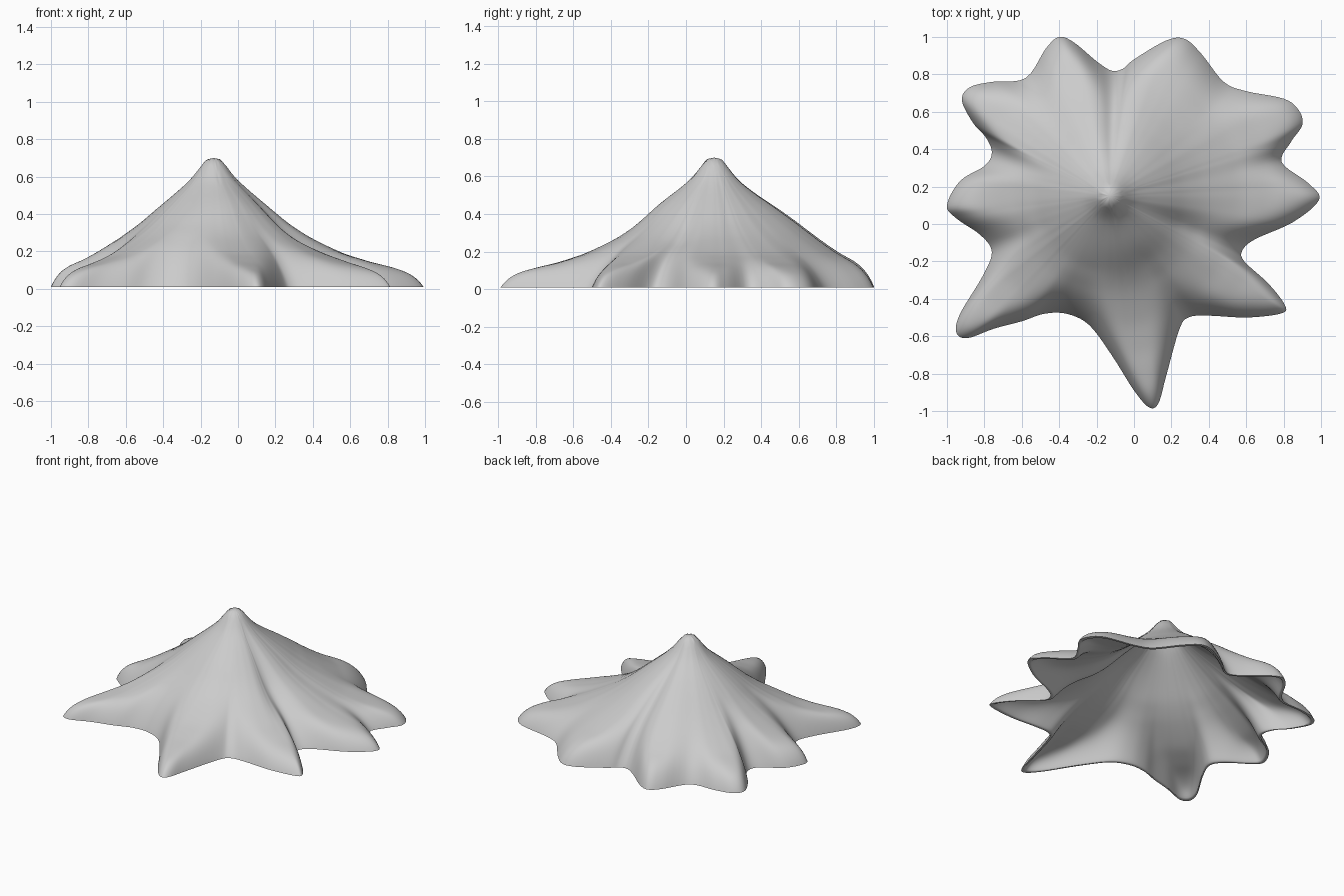
import bpy, bmesh, math
from mathutils import Vector

cube = bpy.data.objects.get("Cube")
if cube:
    bpy.data.objects.remove(cube, do_unlink=True)

PEAK = Vector((-0.13, 0.15))
STEPS = 5          # outline samples per control point
RINGS = 44
THICK = 0.018
FLOOR = 0.01

# Ground outline with its arms, counterclockwise, in hundredths
OUTLINE = [(99, 13), (93, 22), (79, 33), (84, 44), (90, 53), (88, 61), (80, 67),
           (60, 71), (48, 76), (36, 91), (27, 99), (17, 98), (0, 88), (-6, 83),
           (-12, 82), (-20, 87), (-32, 97), (-40, 100), (-47, 94), (-58, 78),
           (-76, 76), (-88, 73), (-92, 66), (-86, 54), (-79, 46), (-76, 38),
           (-80, 31), (-93, 23), (-100, 10), (-95, 3), (-82, -6), (-76, -15),
           (-81, -28), (-93, -48), (-95, -58), (-89, -61), (-75, -56), (-60, -52),
           (-48, -48), (-36, -48), (-24, -54), (-12, -70), (0, -89), (8, -98),
           (13, -96), (17, -82), (24, -57), (29, -50), (40, -49), (60, -50),
           (78, -48), (81, -44), (72, -32), (59, -20), (58, -14), (65, -8), (85, 1)]

# Height along a ridge at growing distance from the peak
RIDGE = [(0, .7), (.04, .692), (.08, .64), (.12, .585), (.2, .515), (.3, .43), (.4, .345),
         (.5, .28), (.6, .23), (.7, .185), (.85, .14), (1, .11), (1.25, .08)]

# Swells and grooves: direction, spread in degrees, distance, reach, height
FOLDS = [(90, 50, .42, .18, .05), (180, 35, .72, .2, -.03), (-70, 35, .3, .12, .02),
         (-22, 9, .45, .2, -.04), (88, 8, .42, .2, -.04)]


def catmull(a, b, c, d, t):
    return 0.5 * (2 * b + (c - a) * t + (2 * a - 5 * b + 4 * c - d) * t * t
                  + (3 * b - a - 3 * c + d) * t ** 3)


def ridge_height(r):
    for (r0, z0), (r1, z1) in zip(RIDGE, RIDGE[1:]):
        if r <= r1:
            return z0 + (z1 - z0) * (r - r0) / (r1 - r0)
    return RIDGE[-1][1]


def fold_height(angle, r):
    total = 0
    for direction, spread, distance, reach, rise in FOLDS:
        turn = (angle - direction + 180) % 360 - 180
        total += rise * math.exp(-(turn / spread) ** 2 - ((r - distance) / reach) ** 2)
    return total


# Smooth closed outline
pts = [Vector(p) / 100 for p in OUTLINE]
n = len(pts)
rim = [catmull(pts[i - 1], pts[i], pts[(i + 1) % n], pts[(i + 2) % n], s / STEPS)
       for i in range(n) for s in range(STEPS)]
count = len(rim)
radius = [(p - PEAK).length for p in rim]
angles = [math.degrees(math.atan2(p.y - PEAK.y, p.x - PEAK.x)) for p in rim]

# Arm weight: one at arm tips, zero in the notches between them
window = 4 * STEPS
weight = []
for i in range(count):
    near = [radius[(i + k) % count] for k in range(-window, window + 1)]
    weight.append((radius[i] - min(near)) / (max(near) - min(near) + 0.001))
for _ in range(6):
    weight = [(weight[i - 1] + weight[i] + weight[(i + 1) % count]) / 3 for i in range(count)]


def height(i, t):
    r = radius[i] * t
    top = ridge_height(r) + fold_height(angles[i], r)
    falloff = 7.5 + 13 * weight[i]
    return FLOOR + (top - FLOOR) * (1 - t ** falloff)


# Thin draped shell: outer skin from peak to rim, then inner skin back up
bm = bmesh.new()
loops = []
levels = [1 - (1 - j / RINGS) ** 1.4 for j in range(1, RINGS + 1)]
for t in levels:
    loops.append([bm.verts.new((*PEAK.lerp(rim[i], t), height(i, t))) for i in range(count)])
for t in reversed(levels):
    loops.append([bm.verts.new((*PEAK.lerp(rim[i], t * 0.983),
                                max(FLOOR, height(i, t) - THICK))) for i in range(count)])
for lower, upper in zip(loops, loops[1:]):
    for i in range(count):
        k = (i + 1) % count
        bm.faces.new((lower[i], upper[i], upper[k], lower[k]))
peak_out = bm.verts.new((*PEAK, RIDGE[0][1]))
peak_in = bm.verts.new((*PEAK, RIDGE[0][1] - THICK))
for i in range(count):
    k = (i + 1) % count
    bm.faces.new((peak_out, loops[0][i], loops[0][k]))
    bm.faces.new((peak_in, loops[-1][k], loops[-1][i]))

# Soften the slopes while keeping the tip and rim in place
skin = [v for loop in loops[3:RINGS - 2] + loops[RINGS + 2:-3] for v in loop]
for _ in range(4):
    bmesh.ops.smooth_vert(bm, verts=skin, factor=0.5,
                          use_axis_x=False, use_axis_y=False, use_axis_z=True)
bmesh.ops.recalc_face_normals(bm, faces=bm.faces)

mesh = bpy.data.meshes.new("draped_shell")
bm.to_mesh(mesh)
bm.free()
shell = bpy.data.objects.new("draped_shell", mesh)
bpy.context.collection.objects.link(shell)

grey = bpy.data.materials.new("plain_grey")
grey.use_nodes = True
colour = (0.6, 0.6, 0.6, 1)
grey.diffuse_color = colour
grey.node_tree.nodes["Principled BSDF"].inputs["Base Color"].default_value = colour
mesh.materials.append(grey)

bpy.ops.object.select_all(action='DESELECT')
shell.select_set(True)
bpy.context.view_layer.objects.active = shell
bpy.ops.object.shade_smooth_by_angle(angle=math.radians(60))
